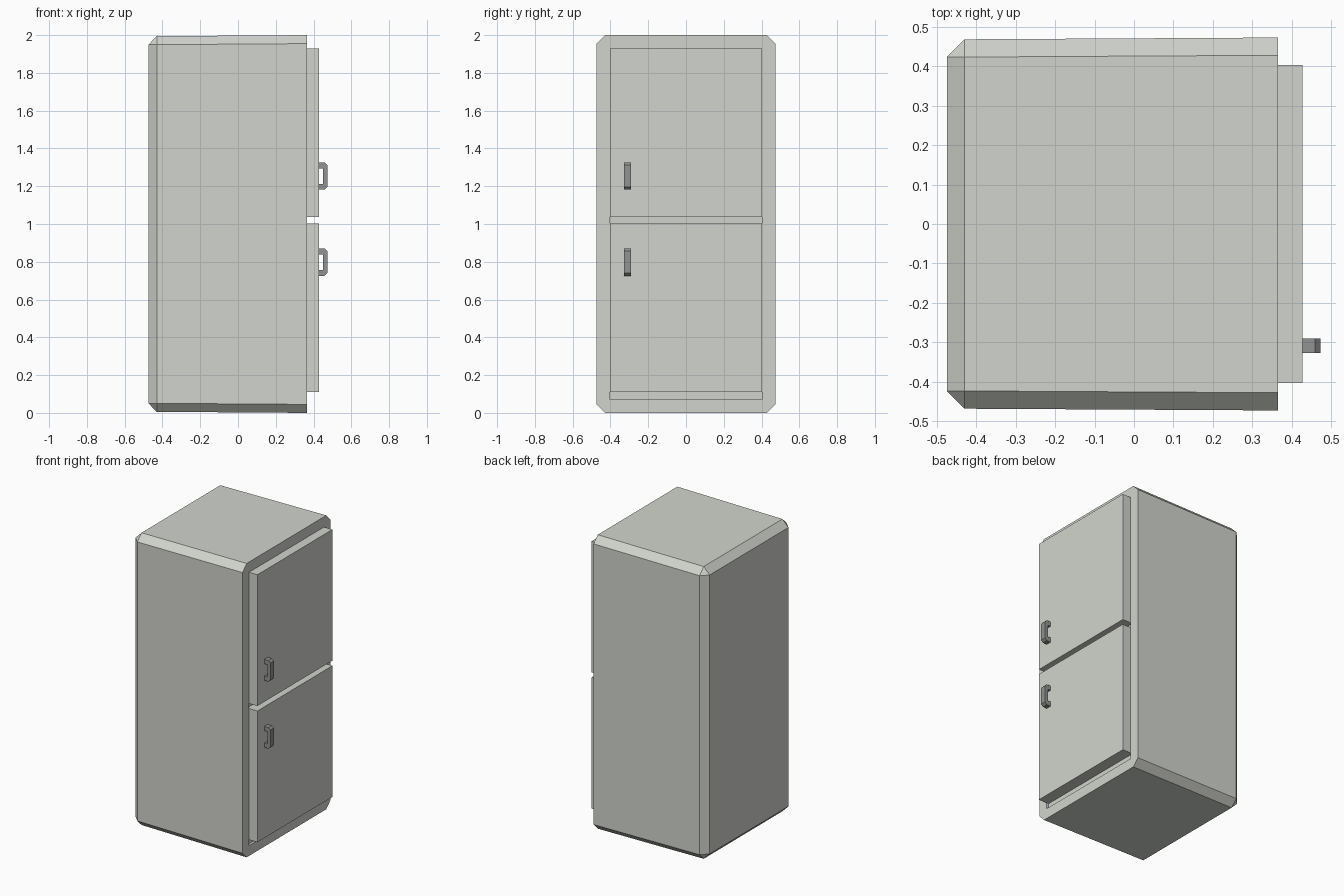
import bpy, bmesh
from mathutils import Vector

cube = bpy.data.objects.get("Cube")
if cube:
    bpy.data.objects.remove(cube, do_unlink=True)


def material(name, rgb):
    mat = bpy.data.materials.new(name)
    mat.use_nodes = True
    mat.diffuse_color = (*rgb, 1)
    mat.node_tree.nodes["Principled BSDF"].inputs["Base Color"].default_value = (*rgb, 1)
    return mat


enamel = material("pale grey enamel", (0.64, 0.66, 0.61))
metal = material("dark grey metal", (0.29, 0.29, 0.29))


def add_object(name, bm, mat):
    bmesh.ops.recalc_face_normals(bm, faces=bm.faces[:])
    mesh = bpy.data.meshes.new(name)
    bm.to_mesh(mesh)
    bm.free()
    mesh.materials.append(mat)
    obj = bpy.data.objects.new(name, mesh)
    bpy.context.collection.objects.link(obj)
    return obj


def box(low, high):
    bm = bmesh.new()
    bmesh.ops.create_cube(bm, size=1)
    low, high = Vector(low), Vector(high)
    for v in bm.verts:
        v.co = (low + high) / 2 + v.co * (high - low)
    return bm


FRONT = 0.365      # plane of the door frame
DOOR = 0.428       # outer face of the doors
HALF = 0.403       # half width of the doors
RECESS = 0.35      # bottom of the shallow door recess

# Cabinet: slightly narrower at the back, chamfered everywhere but the door frame
bm = box((-0.475, -0.473, 0), (FRONT, 0.473, 2))
for v in bm.verts:
    if v.co.x < 0:
        v.co.y *= 0.99
        v.co.z = 1 + (v.co.z - 1) * 0.994
edges = [e for e in bm.edges if min(v.co.x for v in e.verts) < 0]
bmesh.ops.bevel(bm, geom=edges, offset=0.045, offset_type='OFFSET',
                segments=1, affect='EDGES')
cabinet = add_object("cabinet", bm, enamel)

# Shallow recess that holds the doors
cutter = add_object("recess_cutter", box((RECESS, -HALF, 0.07), (0.6, HALF, 1.93)), enamel)
cutter.hide_render = True
cut = cabinet.modifiers.new("recess", 'BOOLEAN')
cut.operation = 'DIFFERENCE'
cut.solver = 'EXACT'
cut.object = cutter
bpy.context.view_layer.objects.active = cabinet
bpy.ops.object.modifier_apply(modifier=cut.name)
bpy.data.objects.remove(cutter, do_unlink=True)


# Handle: chamfered C profile extruded across its width
def handle(name, bottom, top):
    outer, inner, corner, arm = 0.473, 0.45, 0.014, 0.031
    profile = [(DOOR, bottom), (outer - corner, bottom), (outer, bottom + corner),
               (outer, top - corner), (outer - corner, top), (DOOR, top),
               (DOOR, top - arm), (inner, top - arm),
               (inner, bottom + arm), (DOOR, bottom + arm)]
    bm = bmesh.new()
    face = bm.faces.new([bm.verts.new((x, -0.327, z)) for x, z in profile])
    grown = bmesh.ops.extrude_face_region(bm, geom=[face])
    moved = [g for g in grown["geom"] if isinstance(g, bmesh.types.BMVert)]
    bmesh.ops.translate(bm, verts=moved, vec=(0, 0.037, 0))
    add_object(name, bm, metal)


# Doors with their handles
for label, low, high, grip in (("lower", 0.11, 1.003, 0.726),
                               ("upper", 1.037, 1.93, 1.182)):
    add_object(label + "_door", box((RECESS, -HALF, low), (DOOR, HALF, high)), enamel)
    handle(label + "_handle", grip, grip + 0.144)
